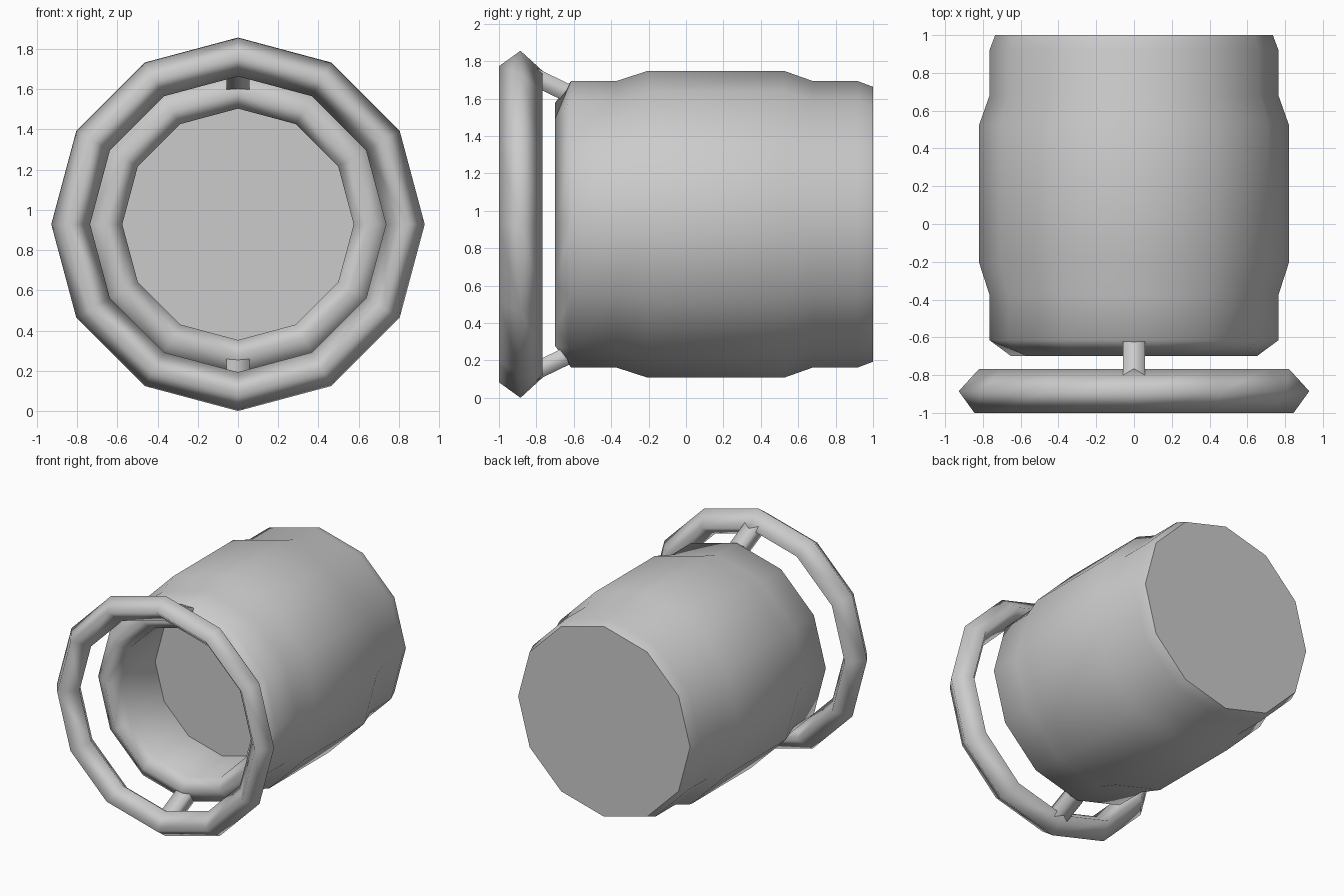
import bpy, bmesh, math
from mathutils import Vector

if "Cube" in bpy.data.objects:
    bpy.data.objects.remove(bpy.data.objects["Cube"])

SIDES = 12
ZC = 0.928  # height of the main axis


def lathe(name, profile, closed=False):
    """Spin (radius, y) points around the y axis; ends are capped if not closed."""
    bm = bmesh.new()
    rings = []
    for r, y in profile:
        ring = []
        for i in range(SIDES):
            a = 2 * math.pi * i / SIDES
            ring.append(bm.verts.new((r * math.cos(a), y, ZC + r * math.sin(a))))
        rings.append(ring)
    pairs = list(zip(rings, rings[1:]))
    if closed:
        pairs.append((rings[-1], rings[0]))
    for a, b in pairs:
        for i in range(SIDES):
            j = (i + 1) % SIDES
            bm.faces.new((a[i], a[j], b[j], b[i])).smooth = True
    if not closed:
        bm.faces.new(rings[0])    # flat caps
        bm.faces.new(rings[-1])
    finish(name, bm)


def finish(name, bm):
    bmesh.ops.recalc_face_normals(bm, faces=bm.faces)
    mesh = bpy.data.meshes.new(name)
    bm.to_mesh(mesh)
    bm.free()
    obj = bpy.data.objects.new(name, mesh)
    bpy.context.collection.objects.link(obj)


def strut(name, side):
    """Tilted box joining the ring to the barrel rim, above or below the axis."""
    start = Vector((0, -0.85, ZC + side * 0.807))
    end = Vector((0, -0.643, ZC + side * 0.707))
    along = (end - start).normalized()
    across = Vector((1, 0, 0)) * 0.058
    up = along.cross(Vector((1, 0, 0))) * 0.047
    bm = bmesh.new()
    loops = [[bm.verts.new(p + across * sx + up * sz)
              for sx, sz in ((-1, -1), (1, -1), (1, 1), (-1, 1))]
             for p in (start, end)]
    for i in range(4):
        j = (i + 1) % 4
        bm.faces.new((loops[0][i], loops[0][j], loops[1][j], loops[1][i])).smooth = True
    for loop in loops:
        bm.faces.new(loop)
    finish(name, bm)


# Barrel: recessed inner disc, inner wall, rim, raised middle band, back cap
lathe("barrel", [
    (0.575, -0.19), (0.575, -0.61), (0.65, -0.70), (0.765, -0.615),
    (0.765, -0.375), (0.82, -0.205), (0.82, 0.525), (0.765, 0.68),
    (0.765, 0.92), (0.735, 1.0)])

# Front ring with a diamond cross-section
lathe("front_ring", [
    (0.928, -0.885), (0.845, -1.0), (0.735, -0.885), (0.82, -0.767)], closed=True)

# Struts holding the ring
strut("upper_strut", 1)
strut("lower_strut", -1)
